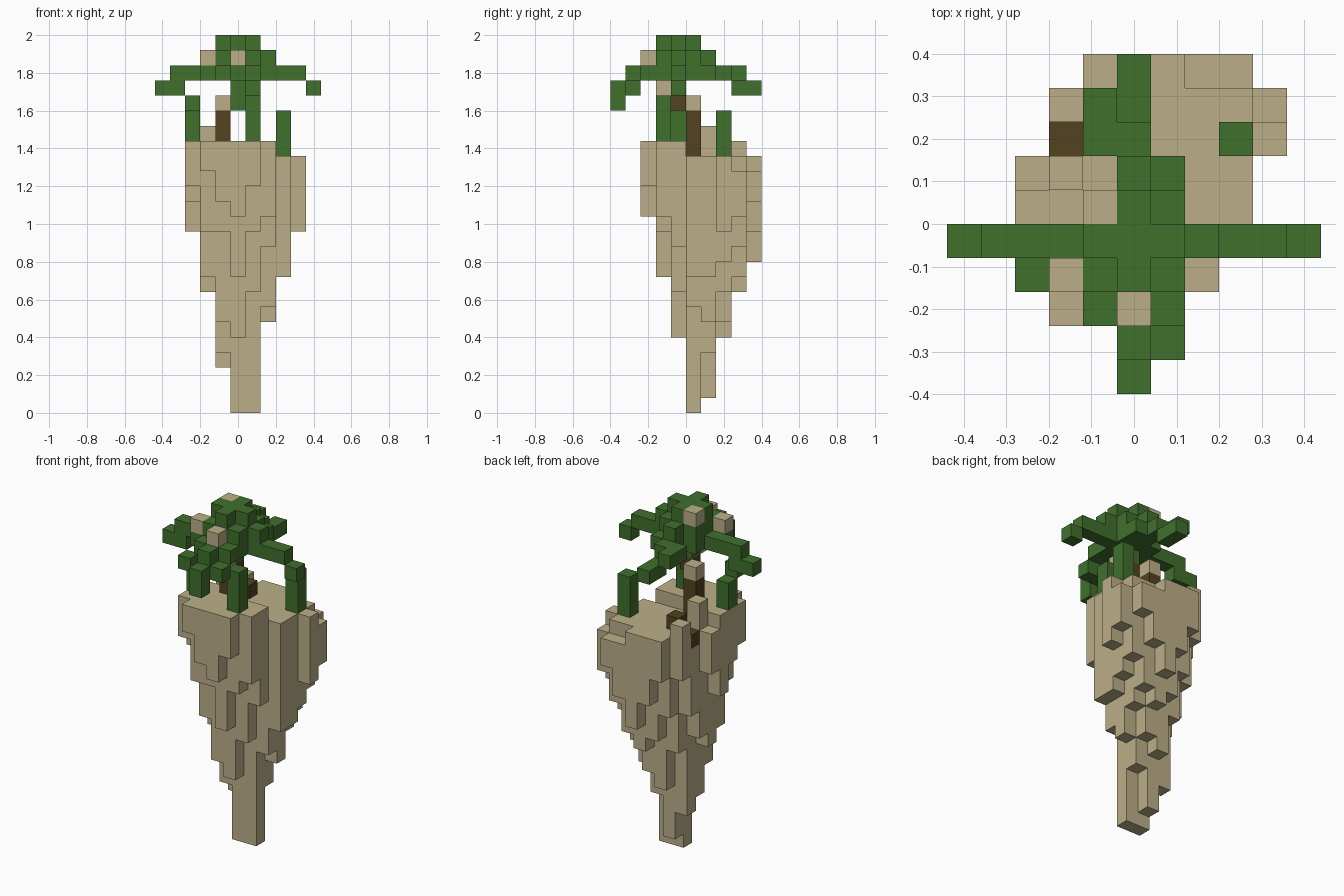
import bpy

CELL = 0.08  # edge of one cube; y cells start on y = 0, x cells are centred on x = 0

if "Cube" in bpy.data.objects:
    bpy.data.objects.remove(bpy.data.objects["Cube"], do_unlink=True)


def material(name, colour):
    mat = bpy.data.materials.new(name)
    mat.use_nodes = True
    mat.diffuse_color = (*colour, 1)
    mat.node_tree.nodes["Principled BSDF"].inputs["Base Color"].default_value = (*colour, 1)
    return mat


tan = material("tan_stone", (0.50, 0.43, 0.25))
green = material("leaf_green", (0.052, 0.162, 0.027))
brown = material("bark_brown", (0.084, 0.054, 0.015))


def box(x, y, z):
    """Cells of a block; each argument is one index or an inclusive (first, last) pair."""
    spans = [(a, a) if isinstance(a, int) else a for a in (x, y, z)]
    rx, ry, rz = [range(a, b + 1) for a, b in spans]
    return {(i, j, k) for i in rx for j in ry for k in rz}


# Hanging rock: lowest cell of each column, rows run front to back, columns left to right
ROCK_BOTTOM = """
 .  16 14 13 15 .  .  .
 15 12 12 9  12 13 .  .
 14 9  6  5  8  11 .  .
 12 8  4  0  0  7  9  .
 14 9  3  1  4  6  9  .
 .  11 8  5  6  8  10 12
 .  14 11 9  8  9  11 13
 .  .  14 12 10 12 14 .
"""


def rock_top(x, y):
    if y < 0 or (x <= -2 and y == 0) or (x, y) == (-2, 3):
        return 18
    if (x, y) == (-2, 2) or (x >= 2 and y == 4) or (x, y) == (4, 3):
        return 16
    return 17


rock = set()
for y, row in enumerate(ROCK_BOTTOM.strip().splitlines(), -3):
    for x, low in enumerate(row.split(), -3):
        if low != ".":
            rock |= box(x, y, (int(low), rock_top(x, y) - 1))

# Trunk with roots
trunk = box(-1, 0, (17, 19)) | box(0, -1, 20) | box(-1, 2, 17) | box(-2, 2, 16)
rock -= trunk

# Pale blossoms and knots
blossoms = (box(-2, 1, (17, 18)) | box(-1, 0, 20) | box(0, -2, 21)
            | box(0, -3, 23) | box(-2, -2, 23) | box(-1, 0, 24))

# Canopy: long arms, drooping tips and a stepped crown
canopy = box((-4, 4), -1, 22) | box(0, (-4, 2), 22) | box(0, -1, 21)
canopy |= box((-1, 1), (-3, 0), 22) | box(1, 1, 22) | box(-1, (2, 3), 22) | box(-2, -2, 22)
canopy |= box((-5, -4), -1, 21) | box(5, -1, 21) | box(0, (3, 4), 21)
canopy |= box(0, -5, (20, 21)) | box((0, 1), -4, 21)
canopy |= box((-1, 1), (-2, 0), 23) | box(2, -1, 23) | box(0, 1, 23)
canopy |= box((-1, 1), -1, 24) | box(0, (-2, 0), 24)
canopy -= blossoms

# Hanging vines
vines = {
    "left_vine": box(3, 2, (17, 19)),
    "front_vine": box(1, -2, (18, 20)),
    "right_vine": box(-3, -1, (18, 19)) | box(-3, -2, 20),
}

parts = {"rock": (rock, tan), "trunk": (trunk, brown), "blossoms": (blossoms, tan),
         "canopy": (canopy, green)}
parts.update({name: (cells, green) for name, cells in vines.items()})
filled = set().union(*(cells for cells, mat in parts.values()))


def build(name, cells, mat):
    """Mesh the outer faces of a group of cubes."""
    index, faces = {}, []
    for cell in sorted(cells):
        for axis in range(3):
            for side in (0, 1):
                other = list(cell)
                other[axis] += 2 * side - 1
                if tuple(other) in filled:
                    continue
                ring = []
                for u, v in ((0, 0), (1, 0), (1, 1), (0, 1)):
                    corner = list(cell)
                    corner[axis] += side
                    corner[(axis + 1) % 3] += u
                    corner[(axis + 2) % 3] += v
                    ring.append(index.setdefault(tuple(corner), len(index)))
                faces.append(ring if side else ring[::-1])
    verts = [((x - 0.5) * CELL, y * CELL, z * CELL) for x, y, z in index]
    mesh = bpy.data.meshes.new(name)
    mesh.from_pydata(verts, [], faces)
    mesh.materials.append(mat)
    mesh.update()
    bpy.context.scene.collection.objects.link(bpy.data.objects.new(name, mesh))


for name, (cells, mat) in parts.items():
    build(name, cells, mat)
